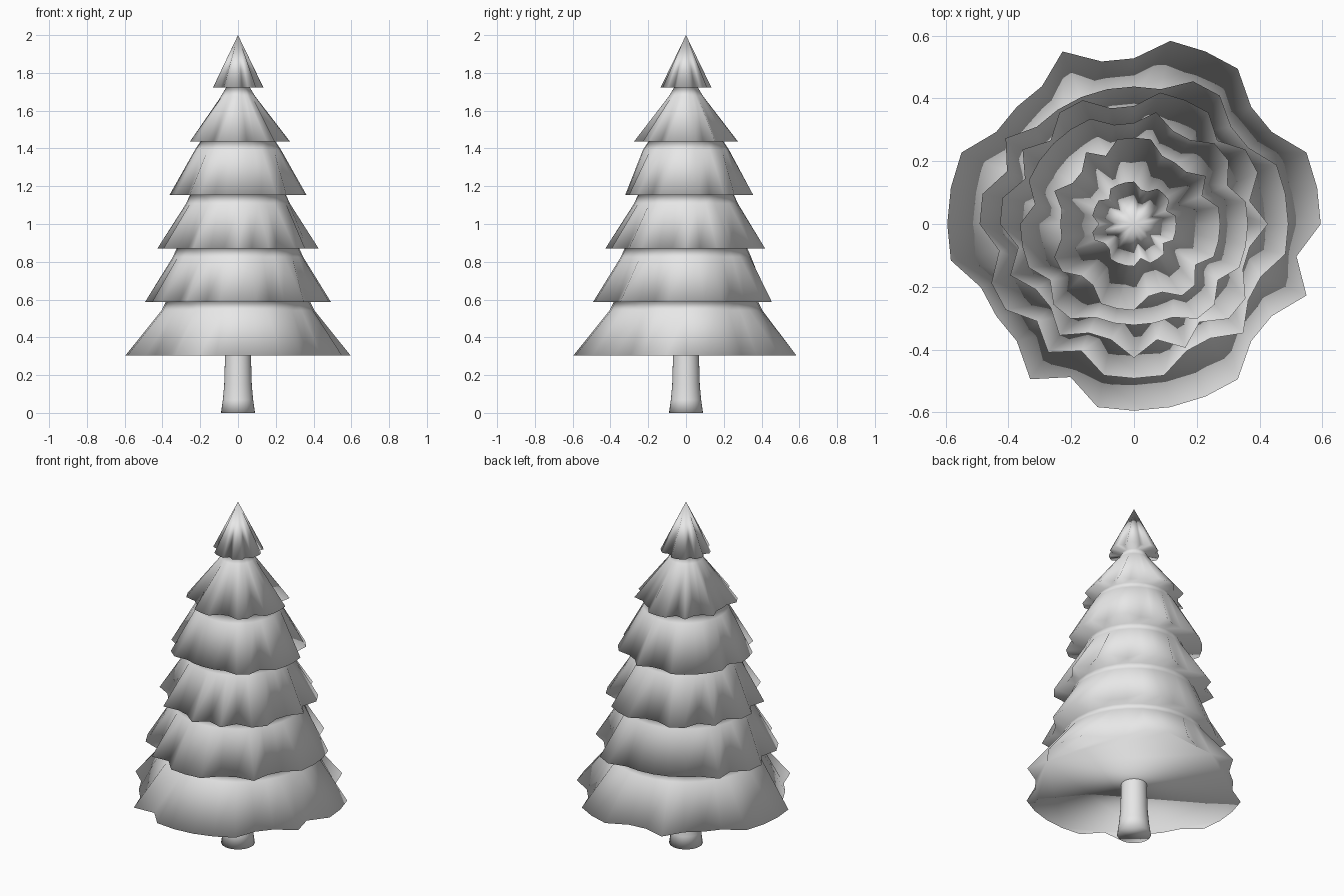
import bpy
import bmesh
from math import cos, sin, pi

if "Cube" in bpy.data.objects:
    bpy.data.objects.remove(bpy.data.objects["Cube"])

SIDES = 32

grey = bpy.data.materials.new("light_grey")
grey.use_nodes = True
COLOUR = (0.8, 0.8, 0.8, 1)
grey.diffuse_color = COLOUR
grey.node_tree.nodes["Principled BSDF"].inputs["Base Color"].default_value = COLOUR


def ring(bm, z, tip, notch=0, rim="o" * SIDES):
    """Add one loop of vertices; rim marks each as a tip (o) or a notch (-)."""
    loop = []
    for k, mark in enumerate(rim):
        r = tip if mark == "o" else notch
        a = 2 * pi * k / SIDES
        loop.append(bm.verts.new((r * cos(a), r * sin(a), z)))
    return loop


def skin(bm, loops):
    """Join each loop to the next with quads."""
    for low, high in zip(loops, loops[1:]):
        for k in range(SIDES):
            n = (k + 1) % SIDES
            bm.faces.new((low[k], low[n], high[n], high[k]))


def finish(bm, name):
    bmesh.ops.recalc_face_normals(bm, faces=bm.faces)
    mesh = bpy.data.meshes.new(name)
    bm.to_mesh(mesh)
    bm.free()
    mesh.materials.append(grey)
    mesh.shade_smooth()
    bpy.context.collection.objects.link(bpy.data.objects.new(name, mesh))


# Trunk with a flared foot
bm = bmesh.new()
loops = [ring(bm, z, r)
         for z, r in ((0, 0.09), (0.07, 0.08), (0.15, 0.073), (0.32, 0.068))]
skin(bm, loops)
bm.faces.new(loops[0])
finish(bm, "trunk")

# Branch tiers: rim height, tip and notch radius, shoulder and neck radius,
# and the ragged rim
TIERS = [
    (0.305, 0.595, 0.528, 0.405, 0.382, "ooo--ooo--o---oooo---o-ooooo--o-"),
    (0.587, 0.492, 0.438, 0.345, 0.325, "ooo--oo------o-oo-oo-o-ooo--o--o"),
    (0.870, 0.427, 0.376, 0.275, 0.255, "o-oo-ooo--oo-o-oo-o--o--o-o-oo--"),
    (1.153, 0.363, 0.322, 0.228, 0.198, "oo-oo--o--ooooo-ooo-oo-----oo-oo"),
    (1.437, 0.275, 0.235, 0.090, 0.063, "oo-o---ooo-o--o---oo--ooo--oo-oo"),
]
TOP = 1.722
tops = [t[0] for t in TIERS[1:]] + [TOP]

# Canopy: one continuous skin, so the rims blend into their undersides
bm = bmesh.new()
loops = []
for (z, tip, notch, shoulder, neck, rim), top in zip(TIERS, tops):
    loops += [ring(bm, z, tip, notch, rim),
              ring(bm, top - 0.045, shoulder),
              ring(bm, top, neck)]
loops.append(ring(bm, TOP, 0.135, 0.112, "oo-ooo--oooo-ooo-oo--oooo-ooo-oo"))
skin(bm, loops)
bm.faces.new(loops[0])
apex = bm.verts.new((0, 0, 2))
for k in range(SIDES):
    bm.faces.new((loops[-1][k], loops[-1][(k + 1) % SIDES], apex))
finish(bm, "canopy")
